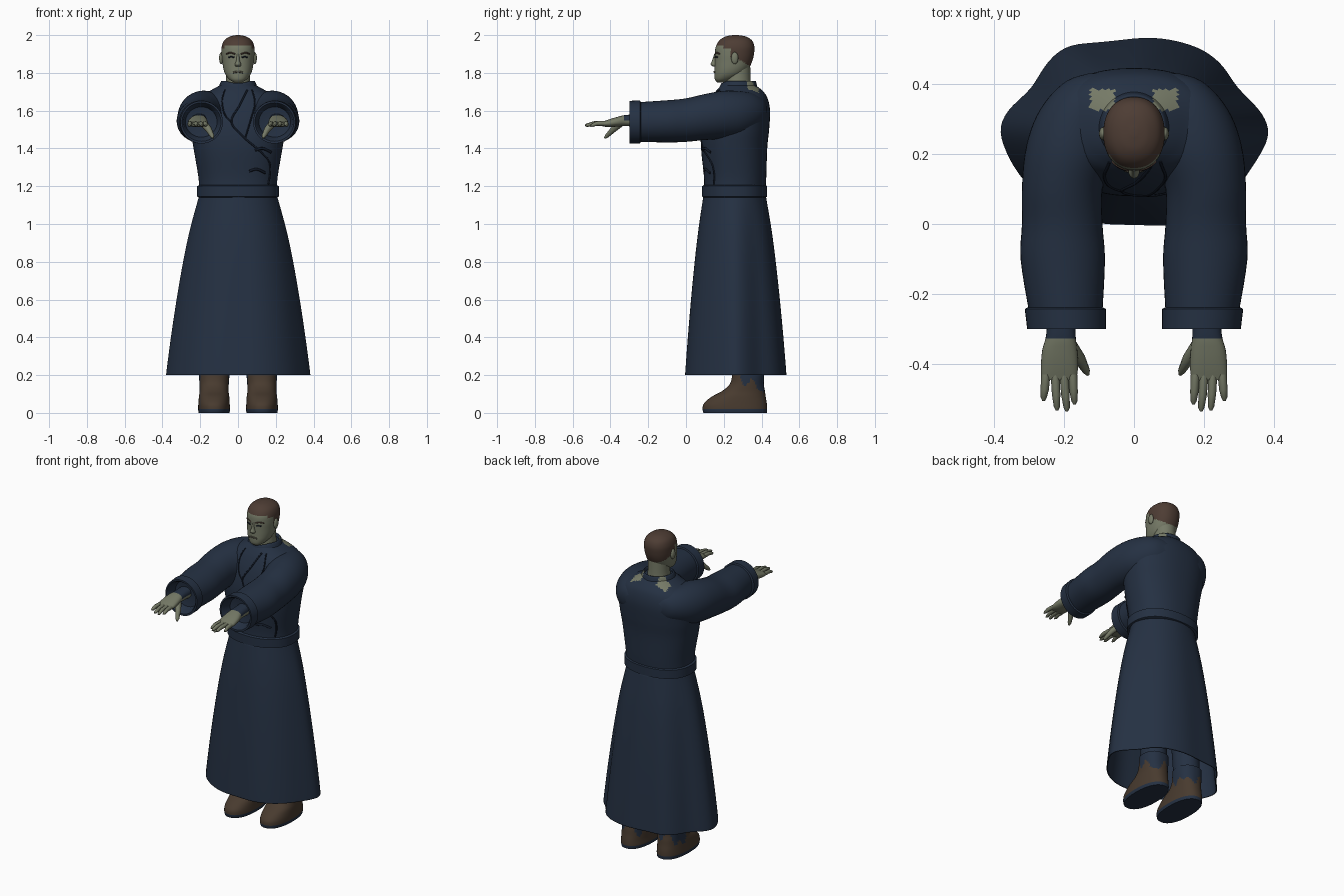
import bpy, bmesh, math
from mathutils import Vector
from mathutils.bvhtree import BVHTree

cube = bpy.data.objects.get("Cube")
if cube:
    bpy.data.objects.remove(cube, do_unlink=True)


def material(name, rgb):
    m = bpy.data.materials.new(name)
    m.use_nodes = True
    m.diffuse_color = (*rgb, 1)
    bsdf = next(n for n in m.node_tree.nodes if n.type == 'BSDF_PRINCIPLED')
    bsdf.inputs["Base Color"].default_value = (*rgb, 1)
    bsdf.inputs["Roughness"].default_value = 0.8
    return m


NAVY = material("navy cloth", (0.018, 0.03, 0.055))
SEAM = material("dark seam", (0.006, 0.01, 0.02))
SKIN = material("grey green skin", (0.18, 0.195, 0.135))
LIP = material("shaded skin", (0.1, 0.095, 0.07))
HAIR = material("brown hair", (0.075, 0.046, 0.034))
BOOT = material("brown leather", (0.065, 0.043, 0.028))


def smooth(ob, angle=50):
    bpy.ops.object.select_all(action='DESELECT')
    ob.select_set(True)
    bpy.context.view_layer.objects.active = ob
    bpy.ops.object.shade_smooth_by_angle(angle=math.radians(angle))


def skin_rings(name, rings, mats, caps=True, rule=None):
    """Bridge equal rings of points; rule picks a material from a face centre."""
    bm = bmesh.new()
    loops = [[bm.verts.new(p) for p in ring] for ring in rings]
    n = len(loops[0])
    for a, b in zip(loops, loops[1:]):
        for i in range(n):
            j = (i + 1) % n
            bm.faces.new((a[i], a[j], b[j], b[i]))
    if caps:
        bm.faces.new(loops[0])
        bm.faces.new(loops[-1])
    bmesh.ops.recalc_face_normals(bm, faces=bm.faces)
    if rule:
        for f in bm.faces:
            f.material_index = rule(f.calc_center_median())
    me = bpy.data.meshes.new(name)
    bm.to_mesh(me)
    bm.free()
    for m in mats:
        me.materials.append(m)
    ob = bpy.data.objects.new(name, me)
    bpy.context.collection.objects.link(ob)
    smooth(ob)
    return ob


def blend(rows, steps):
    """Catmull-Rom interpolation between rows of numbers."""
    rows = [Vector(r) for r in rows]
    out = []
    for i in range(len(rows) - 1):
        a, b, c, d = (rows[max(i - 1, 0)], rows[i], rows[i + 1], rows[min(i + 2, len(rows) - 1)])
        for k in range(steps):
            t = k / steps
            out.append(b + (c - a) * t / 2 + (a - b * 2.5 + c * 2 - d / 2) * t * t
                       + (b * 1.5 - c * 1.5 + d / 2 - a / 2) * t ** 3)
    return out + [rows[-1]]


def loft(name, rows, mats, axis='z', side=1, steps=4, n=40, power=2, caps=True, rule=None):
    """Rows: position on axis, x low, x high, then low and high of the other axis."""
    rings = []
    for t, a0, a1, b0, b1 in blend(rows, steps):
        ring = []
        for i in range(n):
            w = math.tau * i / n
            c, s = (math.copysign(abs(v) ** (2 / power), v) for v in (math.cos(w), math.sin(w)))
            a = side * ((a0 + a1) / 2 + (a1 - a0) / 2 * c)
            b = (b0 + b1) / 2 + (b1 - b0) / 2 * s
            ring.append((a, b, t) if axis == 'z' else (a, t, b))
        rings.append(ring)
    return skin_rings(name, rings, mats, caps, rule)


def even(rows):
    return [(z, -r, r, y0, y1) for z, r, y0, y1 in rows]


def tube(name, pts, radii, mat):
    cu = bpy.data.curves.new(name, 'CURVE')
    cu.dimensions, cu.bevel_depth, cu.bevel_resolution, cu.use_fill_caps = '3D', 1, 2, True
    sp = cu.splines.new('POLY')
    sp.points.add(len(pts) - 1)
    for q, p, r in zip(sp.points, pts, radii):
        q.co, q.radius = (*p, 1), r
    cu.materials.append(mat)
    ob = bpy.data.objects.new(name, cu)
    bpy.context.collection.objects.link(ob)
    bpy.ops.object.select_all(action='DESELECT')
    ob.select_set(True)
    bpy.context.view_layer.objects.active = ob
    bpy.ops.object.convert(target='MESH')
    smooth(bpy.context.object)


def trace(name, base, pts, r, mat):
    """Lay a thin cord over the front of a part through (x, z) points."""
    tree = BVHTree.FromPolygons([v.co for v in base.data.vertices],
                                [p.vertices[:] for p in base.data.polygons])
    line = []
    for x, z in blend(pts, 5):
        hit = tree.ray_cast(Vector((x, -1, z)), Vector((0, 1, 0)))[0]
        if hit:
            line.append(hit)
    tube(name, line, [r] * len(line), mat)


def ball(name, loc, scale, mat):
    bpy.ops.mesh.primitive_uv_sphere_add(segments=16, ring_count=10, location=loc)
    ob = bpy.context.object
    ob.name, ob.scale = name, scale
    ob.data.materials.append(mat)
    smooth(ob)


# Coat body, with bare patches beside the collar
def bare(c):
    return int(0.325 < c.y < 0.385 and 0.055 < abs(c.x) < 0.125 and c.z > 1.695)

torso = loft("coat_body", even([
    (1.17, .205, .095, .42), (1.25, .21, .095, .425), (1.4, .235, .08, .43), (1.5, .25, .085, .44),
    (1.6, .25, .11, .445), (1.67, .21, .14, .43), (1.71, .14, .165, .4), (1.74, .085, .19, .36)]),
    [NAVY, SKIN], steps=6, n=64, power=2.25, rule=bare)
belt = loft("belt", even([(1.14, .206, .095, .42), (1.145, .217, .085, .43),
                          (1.2, .217, .085, .43), (1.206, .206, .095, .42)]),
            [NAVY], steps=1, n=48, power=2.25)
collar = loft("collar", even([(1.69, .125, .15, .4), (1.72, .105, .17, .38), (1.755, .09, .185, .37),
                              (1.75, .08, .195, .36), (1.7, .075, .2, .35)]),
              [NAVY, SKIN], caps=False, n=64, rule=bare)
for v in collar.data.vertices:
    v.co.z -= 0.4 * max(0, 0.22 - v.co.y)

# Skirt flaring from the waist to a wavy hem
hem = [(.39, .27), (.36, .33), (.29, .39), (.26, .45), (.2, .5), (.12, .525), (.04, .535), (-.04, .525),
       (-.12, .517), (-.2, .512), (-.26, .45), (-.29, .385), (-.35, .34), (-.39, .28), (-.37, .21),
       (-.32, .12), (-.22, .04), (-.1, -.005), (0, 0), (.1, -.01), (.2, .02), (.28, .08), (.33, .15), (.375, .22)]
rings = []
for z, w in ((1.16, 0), (1.06, .16), (.94, .34), (.77, .53), (.59, .7), (.4, .86), (.22, .99), (.2, 1)):
    ring = []
    for x, y in hem:
        a = math.atan2((y - .26) / .27, x / .39)
        ring.append((x * w + .205 * math.cos(a) * (1 - w),
                     y * w + (.257 + .165 * math.sin(a)) * (1 - w), z))
    rings.append(ring)
skirt = skin_rings("skirt", rings, [NAVY], caps=False)
skirt.modifiers.new("round", 'SUBSURF').levels = 2
skirt.modifiers["round"].render_levels = 2
skirt.modifiers.new("cloth", 'SOLIDIFY').thickness = 0.006

# Coat front overlap, lapels and fastenings
trace("front_overlap_seam", torso, [(.05, 1.71), (.01, 1.63), (-.035, 1.54), (.03, 1.46), (.1, 1.4),
                                    (.16, 1.34), (.17, 1.28), (.16, 1.21)], .005, SEAM)
trace("right_lapel_seam", torso, [(-.07, 1.71), (-.085, 1.65), (-.07, 1.58), (-.035, 1.54)], .004, SEAM)
trace("left_lapel_seam", torso, [(.075, 1.71), (.09, 1.64), (.07, 1.56), (.04, 1.46)], .004, SEAM)
for i, (x, z) in enumerate(((.13, 1.4), (.1, 1.29))):
    trace(f"fastening_{i}", torso, [(x - .04, z - .01), (x, z), (x + .045, z - .02)], .007, SEAM)

# Head with the hairline as a face rule
def hairline(c):
    if c.y < .2:
        line = 1.947
    elif c.y < .235:
        line = 1.93
    elif c.y < .258:
        line = 1.885
    else:
        line = 1.885 - (c.y - .258) * .6
    return int(c.z > line)

head = loft("head", even([
    (1.75, .022, .165, .2), (1.765, .046, .153, .25), (1.79, .066, .15, .3), (1.82, .077, .151, .33),
    (1.86, .083, .152, .35), (1.9, .087, .153, .36), (1.94, .086, .158, .362), (1.973, .072, .178, .348),
    (1.993, .042, .21, .315), (2, .01, .25, .275)]), [SKIN, HAIR], steps=7, n=72, power=2.2, rule=hairline)
loft("neck", even([(1.68, .075, .2, .35), (1.75, .064, .205, .342), (1.84, .062, .215, .34)]), [SKIN])
loft("nose", even([(1.9, .008, .15, .18), (1.865, .01, .138, .18), (1.845, .017, .13, .18),
                   (1.834, .014, .143, .18)]), [SKIN], n=16)
trace("mouth", head, [(-.026, 1.802), (0, 1.806), (.026, 1.802)], .005, LIP)
for s, side in ((1, "left"), (-1, "right")):
    trace(side + "_eyebrow", head, [(s * .015, 1.899), (s * .04, 1.907), (s * .062, 1.9)], .004, HAIR)
    trace(side + "_eye", head, [(s * .02, 1.882), (s * .035, 1.885), (s * .05, 1.882)], .004, SEAM)
    ball(side + "_ear", (s * .088, .258, 1.878), (.012, .019, .032), SKIN)

# Arms, hands, legs and boots on both sides
def wrist(c):
    return int(c.y > -.33 and c.z > 1.548)

def worn(c):
    edge = .125 + .035 * math.sin(c.x * 70) + .02 * math.sin(c.y * 95)
    return int(c.z < .02 or (c.y > .29 and c.z > edge))

for s, side in ((1, "left"), (-1, "right")):
    loft(side + "_sleeve", [
        (-.25, .09, .3, 1.435, 1.645), (-.1, .083, .324, 1.432, 1.655), (0, .09, .32, 1.435, 1.665),
        (.1, .09, .32, 1.445, 1.688), (.2, .06, .312, 1.45, 1.705), (.29, .05, .287, 1.46, 1.703),
        (.36, .04, .245, 1.49, 1.69), (.41, .04, .19, 1.53, 1.66), (.43, .06, .13, 1.57, 1.63)],
        [NAVY], 'y', s, caps=False)
    loft(side + "_cuff", [
        (-.2, .12, .27, 1.47, 1.61), (-.29, .098, .288, 1.446, 1.634), (-.3, .09, .296, 1.438, 1.642),
        (-.3, .08, .305, 1.426, 1.652), (-.243, .08, .312, 1.426, 1.654), (-.238, .09, .304, 1.436, 1.644)],
        [NAVY], 'y', s, steps=1)
    loft(side + "_hand", [
        (-.19, .165, .245, 1.51, 1.585), (-.31, .167, .25, 1.518, 1.578), (-.36, .162, .262, 1.516, 1.568),
        (-.41, .16, .266, 1.513, 1.553), (-.445, .165, .264, 1.518, 1.54)],
        [SKIN, NAVY], 'y', s, n=28, power=2.4, rule=wrist)
    for name, x0, x1, tip in (("index", .175, .17, -.515), ("middle", .2, .192, -.535),
                              ("ring", .225, .22, -.532), ("little", .252, .258, -.505)):
        tube(f"{side}_{name}_finger", [(s * x0, -.43, 1.532), (s * (x0 + x1) / 2, tip / 2 - .22, 1.532),
                                       (s * x1, tip + .01, 1.523), (s * x1, tip, 1.522)],
             (.013, .012, .009, .004), SKIN)
    tube(side + "_thumb", [(s * .18, -.35, 1.53), (s * .155, -.385, 1.5),
                           (s * .136, -.42, 1.465), (s * .132, -.43, 1.455)], (.02, .017, .011, .005), SKIN)
    loft(side + "_trouser_leg", [(.17, .05, .2, .25, .408), (.5, .045, .195, .22, .4), (1.1, .02, .18, .16, .37)],
         [NAVY], side=s)
    loft(side + "_boot", [
        (0, .045, .208, .092, .428), (.02, .042, .211, .088, .43), (.05, .044, .21, .095, .428),
        (.085, .046, .207, .135, .422), (.115, .05, .203, .19, .418), (.15, .049, .204, .23, .412),
        (.19, .046, .206, .243, .413), (.23, .046, .206, .245, .413)],
        [BOOT, NAVY], side=s, steps=5, n=56, power=2.3, rule=worn)
